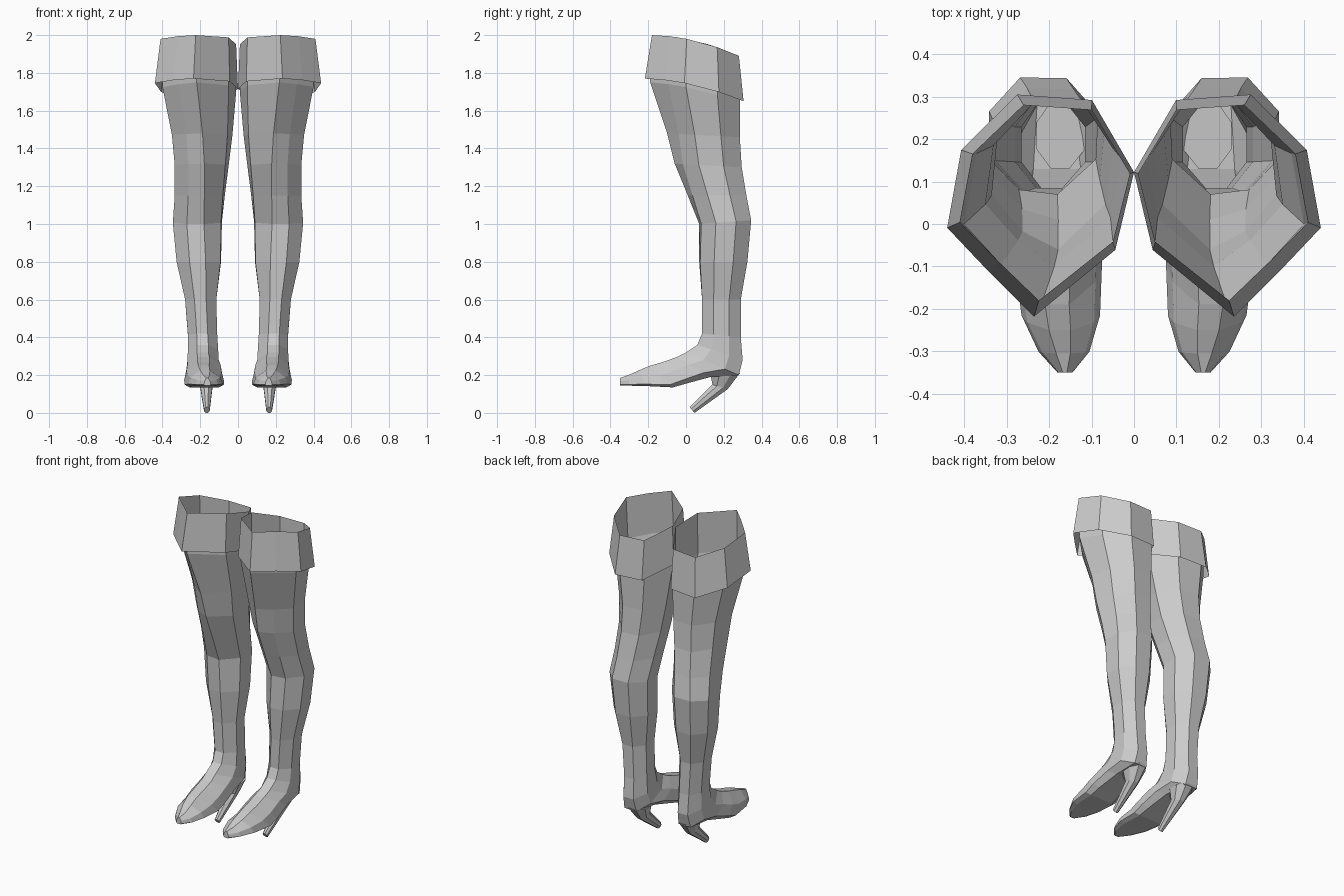
import bpy, bmesh

# Eight-sided sections (u across, v front -1 to back +1): thigh, calf, foot
THIGH = [(.07, -1), (.55, -.6), (1, -.2), (.85, .5), (.25, 1), (-.55, .95), (-1, .3), (-.8, -.4)]
CALF = [(-.35, -1), (.4, -1), (1, -.4), (1, .4), (.45, 1), (-.4, 1), (-1, .4), (-1, -.4)]
FOOT = [(-.25, -1), (.3, -1), (.85, -.1), (1, .75), (.75, 1), (-.75, 1), (-1, .75), (-.85, -.1)]


def section(t):
    a, b, f = (THIGH, CALF, t) if t <= 1 else (CALF, FOOT, t - 1)
    return [(p[0] * (1 - f) + q[0] * f, p[1] * (1 - f) + q[1] * f) for p, q in zip(a, b)]


def loft(name, rings, cap_start=False, cap_end=False):
    """Ring: (inner x, outer x, front y, front z, back y, back z, section blend, bow)."""
    bm = bmesh.new()
    loops = []
    for x0, x1, yf, zf, yb, zb, t, bow in rings:
        loop = []
        for u, v in section(t):
            k = (v + 1) / 2
            loop.append(bm.verts.new(((x0 + x1) / 2 + u * (x1 - x0) / 2,
                                      yf + k * (yb - yf),
                                      zf + k * (zb - zf) + bow * (1 - v * v))))
        loops.append(loop)
    for a, b in zip(loops, loops[1:]):
        for i in range(8):
            j = (i + 1) % 8
            bm.faces.new((a[i], b[i], b[j], a[j]))
    if cap_start:
        bm.faces.new(loops[0])
    if cap_end:
        bm.faces.new(loops[-1][::-1])
    bmesh.ops.recalc_face_normals(bm, faces=bm.faces)
    me = bpy.data.meshes.new(name)
    bm.to_mesh(me)
    bm.free()
    ob = bpy.data.objects.new(name, me)
    bpy.context.collection.objects.link(ob)
    mirror = ob.modifiers.new("pair", 'MIRROR')
    mirror.use_mirror_merge = False
    return ob


RIM = (.01, .41, -.18, 2.0, .28, 1.89, 0, .025)

# Shaft and foot in one skin, from the rim down the leg and out to the toe
loft("boot_shaft_and_foot", [
    RIM,
    (.01, .40, -.19, 1.75, .285, 1.64, 0, .02),
    (.03, .35, -.10, 1.48, .285, 1.46, .2, 0),
    (.05, .335, -.06, 1.32, .295, 1.30, .4, 0),
    (.07, .335, .01, 1.15, .32, 1.15, .6, 0),
    (.085, .345, .07, 1.0, .345, 1.02, .8, 0),
    (.09, .325, .07, .80, .325, .80, .9, 0),
    (.115, .28, .085, .60, .29, .60, 1, 0),
    (.11, .265, .085, .42, .29, .40, 1, 0),
    (.105, .265, .06, .36, .30, .28, 1, 0),
    (.10, .27, .0, .32, .28, .20, 1.2, 0),
    (.085, .275, -.05, .295, .13, .19, 1.5, 0),
    (.075, .285, -.12, .27, .0, .155, 1.8, 0),
    (.075, .282, -.19, .25, -.07, .135, 2, 0),
    (.08, .265, -.25, .225, -.21, .142, 2, 0),
    (.105, .225, -.305, .20, -.30, .144, 2, 0),
    (.145, .18, -.35, .185, -.35, .145, 2, 0),
], cap_end=True)

# Turned-down cuff hanging outside the shaft from the rim
loft("boot_cuff", [RIM, (.0, .44, -.218, 1.77, .305, 1.65, 0, .025)])

# Raked stiletto heel
loft("boot_heel", [
    (.115, .23, .13, .20, .285, .21, 1, 0),
    (.135, .20, .14, .15, .22, .125, 1, 0),
    (.15, .18, .02, .03, .045, .0, 1, 0),
], cap_start=True, cap_end=True)
